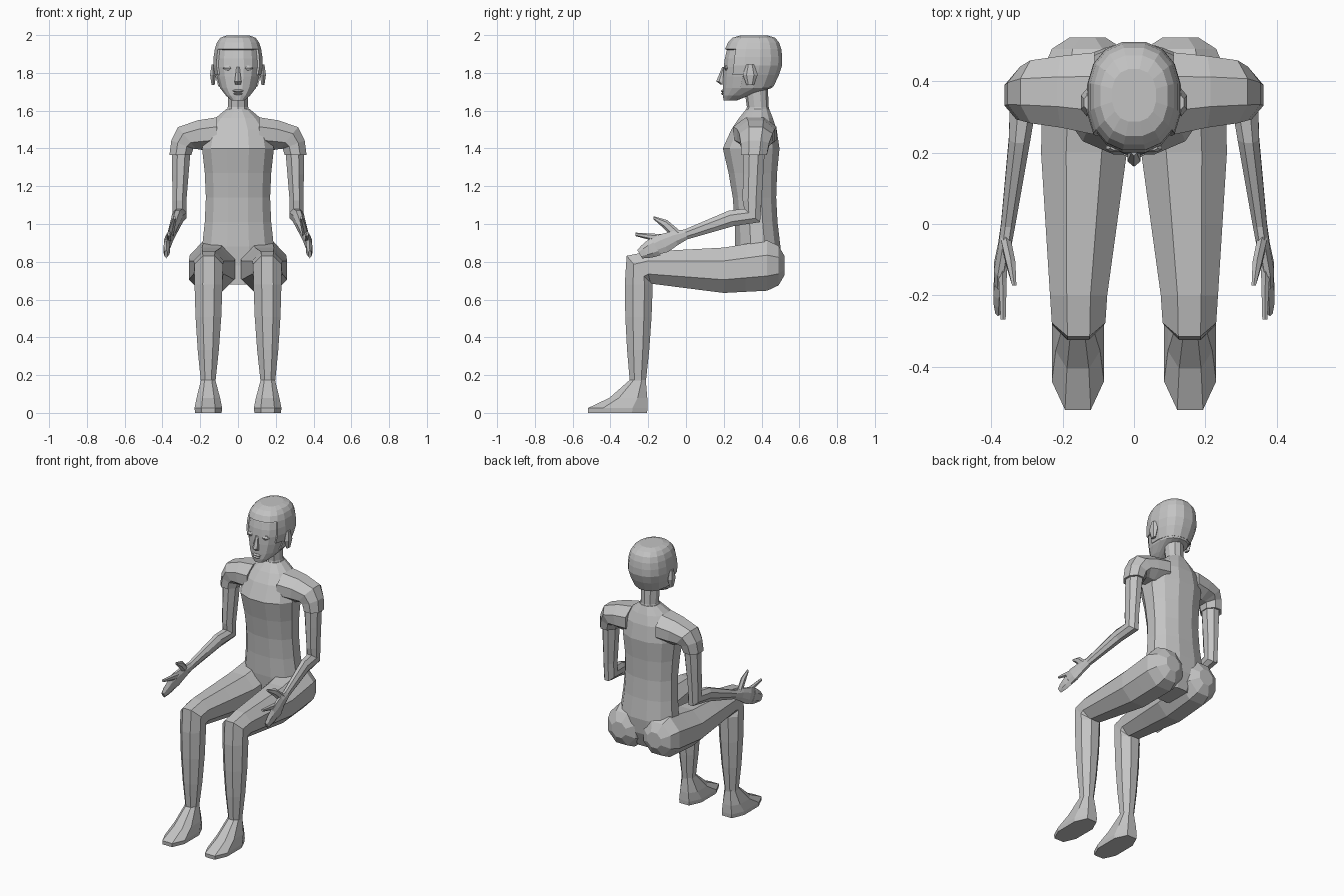
import bpy
import bmesh
from math import cos, sin, pi, radians
from mathutils import Matrix, Vector

default_cube = bpy.data.objects.get("Cube")
if default_cube:
    bpy.data.objects.remove(default_cube, do_unlink=True)

shade = .55
grey = bpy.data.materials.new("plain grey")
grey.use_nodes = True
grey.diffuse_color = (shade, shade, shade, 1)
grey.node_tree.nodes["Principled BSDF"].inputs["Base Color"].default_value = grey.diffuse_color

UP = Vector((0, 0, 1))
BACK = Vector((0, 1, 0))


def power(value, exponent):
    return abs(value) ** exponent * (1 if value > 0 else -1)


def ring(x, y, z, wide, deep, tilt=0):
    """One cross-section: centre, half width, half depth, tilt in degrees."""
    return Vector((x, y, z)), wide, deep, tilt


def span(start, end, size, end_size, tilt=0, steps=3, swell=0):
    """Evenly spaced sections that taper from one joint to the next."""
    sections = []
    for i in range(steps + 1):
        t = i / steps
        bump = swell * sin(pi * t)
        wide, deep = [a + (b - a) * t + bump for a, b in zip(size, end_size)]
        sections.append((start.lerp(end, t), wide, deep, tilt))
    return sections


def loft(name, sections, sides=8, axis="X", box=1.0, flip=1, drop=None):
    """Skin a row of sections with flat faces and closed ends."""
    bm = bmesh.new()
    reach = cos(pi / sides) ** box
    loops = []
    for centre, wide, deep, tilt in sections:
        turn = Matrix.Rotation(radians(tilt), 3, axis)
        loop = []
        for i in range(sides):
            t = 2 * pi * (i + .5) / sides
            offset = Vector((wide * power(cos(t), box), deep * power(sin(t), box), 0))
            point = centre + turn @ offset / reach
            point.x *= flip
            loop.append(bm.verts.new(point))
        loops.append(loop)
    for lower, upper in zip(loops, loops[1:]):
        for i in range(sides):
            j = (i + 1) % sides
            bm.faces.new((lower[i], lower[j], upper[j], upper[i]))
    bm.faces.new(loops[0])
    bm.faces.new(loops[-1])
    bmesh.ops.recalc_face_normals(bm, faces=bm.faces)
    if drop:
        unwanted = [f for f in bm.faces if drop(f.calc_center_median())]
        bmesh.ops.delete(bm, geom=unwanted, context="FACES")
    mesh = bpy.data.meshes.new(name)
    bm.to_mesh(mesh)
    bm.free()
    mesh.materials.append(grey)
    obj = bpy.data.objects.new(name, mesh)
    bpy.context.scene.collection.objects.link(obj)
    return obj


def pair(name, sections, **options):
    loft("left_" + name, sections, **options)
    loft("right_" + name, sections, flip=-1, **options)


def pod(x, y, z, wide, deep, tall):
    """Sections of a small rounded lump."""
    sections = []
    for s in (-1, 0, 1):
        scale = 1 - abs(s) / 2
        sections.append(ring(x, y, z + s * tall, wide * scale, deep * scale))
    return sections


# Torso: collar, tapering chest to hips, then the underside
chest = Vector((0, .345, 1.4))
hips = Vector((0, .38, .88))
collar = [ring(0, .38, 1.61, .06, .06), ring(0, .37, 1.56, .12, .09),
          ring(0, .36, 1.5, .17, .12)]
trunk = span(chest, hips, (.19, .15), (.19, .12), steps=4, swell=-.02)
underside = [ring(0, .38, .78, .19, .11), ring(0, .36, .68, .1, .09)]
loft("torso", collar + trunk + underside, sides=12, box=.9)

# Neck
loft("neck", [ring(0, .38, 1.56, .07, .07), ring(0, .38, 1.62, .054, .055),
              ring(0, .37, 1.73, .054, .06)], sides=10)

# Head: jaw and cheeks below a rounded dome
jaw = [ring(0, .235, 1.655, .035, .036), ring(0, .265, 1.68, .064, .07)]
cheeks = [ring(0, .325, 1.72, .095, .13), ring(0, .34, 1.78, .113, .143)]
dome = []
for step in range(6):
    angle = step * .29
    shrink = cos(angle) ** .4
    dome.append(ring(0, .35 + .01 * sin(angle), 1.83 + .16 * sin(angle),
                     .122 * shrink, .15 * shrink))
loft("head", jaw + cheeks + dome, sides=16, box=.85)

# Close hair cap, open over the face
rim = .009
hair = [(centre + UP * rim, wide + rim, deep + rim, tilt)
        for centre, wide, deep, tilt in cheeks + dome]
cap = loft("hair_cap", hair, sides=16, box=.85,
           drop=lambda c: c.z < 1.93 and c.y < .27 or c.z < 1.74)
shell = cap.modifiers.new("thickness", "SOLIDIFY")
shell.thickness = .012
shell.offset = -1

# Face details
loft("nose", [ring(0, .205, 1.83, .008, .012), ring(0, .19, 1.755, .018, .026),
              ring(0, .2, 1.738, .016, .014)], sides=6)
loft("upper_lip", pod(0, .2, 1.705, .03, .016, .008))
loft("lower_lip", pod(0, .2, 1.69, .025, .015, .008))
pair("eye", pod(.052, .214, 1.825, .027, .013, .013))
pair("ear", pod(.132, .34, 1.79, .016, .034, .055), sides=6)

# Shoulders with short sleeves, turning from sideways to downward
pair("shoulder", [
    ring(.11, .365, 1.48, .085, .115, -90), ring(.2, .37, 1.47, .08, .1, -80),
    ring(.27, .37, 1.455, .075, .088, -50), ring(.295, .365, 1.42, .062, .075, -20),
    ring(.305, .36, 1.365, .058, .068)], axis="Y")

# Arms bent forward at the elbow
shoulder = Vector((.3, .36, 1.4))
elbow = Vector((.31, .35, 1.045))
forearm = Vector((.32, .24, 1.03))
wrist = Vector((.352, 0, .945))
bend = [(elbow, .037, .055, -40)]
pair("arm", span(shoulder, elbow + UP * .08, (.05, .058), (.037, .05), steps=2)
     + bend + span(forearm, wrist, (.03, .043), (.02, .027), tilt=-72, steps=2))

# Hands
knuckles = Vector((.376, -.16, .88))
pair("palm", [(wrist, .02, .027, -72), ring(.362, -.06, .925, .018, .04, -65),
              ring(.374, -.12, .897, .018, .052, -60), (knuckles, .014, .045, -60)])
pair("lower_fingers", span(knuckles, Vector((.38, -.245, .84)),
                           (.015, .045), (.008, .022), tilt=-60, swell=.004), sides=6)
pair("index_finger", span(Vector((.368, -.11, .92)), Vector((.366, -.267, .945)),
                          (.013, .022), (.007, .008), tilt=-90), sides=6)
pair("thumb", [ring(.36, -.04, .935, .014, .025, -110),
               ring(.345, -.11, 1, .013, .02, -120),
               ring(.335, -.172, 1.033, .006, .007, -90)], sides=6)

# Legs: rounded seat, tapering thigh, bent knee and calf
seat = Vector((.13, .43, .78))
lap = Vector((.14, .2, .755))
thigh_end = Vector((.155, -.2, .77))
calf = Vector((.156, -.25, .68))
ankle = Vector((.158, -.255, .16))
buttock = [(seat + BACK * .092, .05, .05, 90), (seat + BACK * .06, .1, .105, 90)]
thigh = span(seat, lap, (.125, .133), (.12, .12), tilt=90, steps=2)
thigh += span(lap, thigh_end, (.12, .12), (.08, .084), tilt=90, steps=2)[1:]
knee = [ring(.155, -.25, .755, .075, .1, 130)]
shin = span(calf, ankle, (.074, .074), (.038, .042), tilt=180, swell=.007)
pair("leg", buttock + thigh + knee + shin)

# Feet
pair("foot", [ring(.157, -.362, 0, .07, .156), ring(.157, -.362, .025, .073, .158),
              ring(.157, -.305, .08, .062, .1), (ankle + UP * .015, .038, .042, 0)], box=.8)
